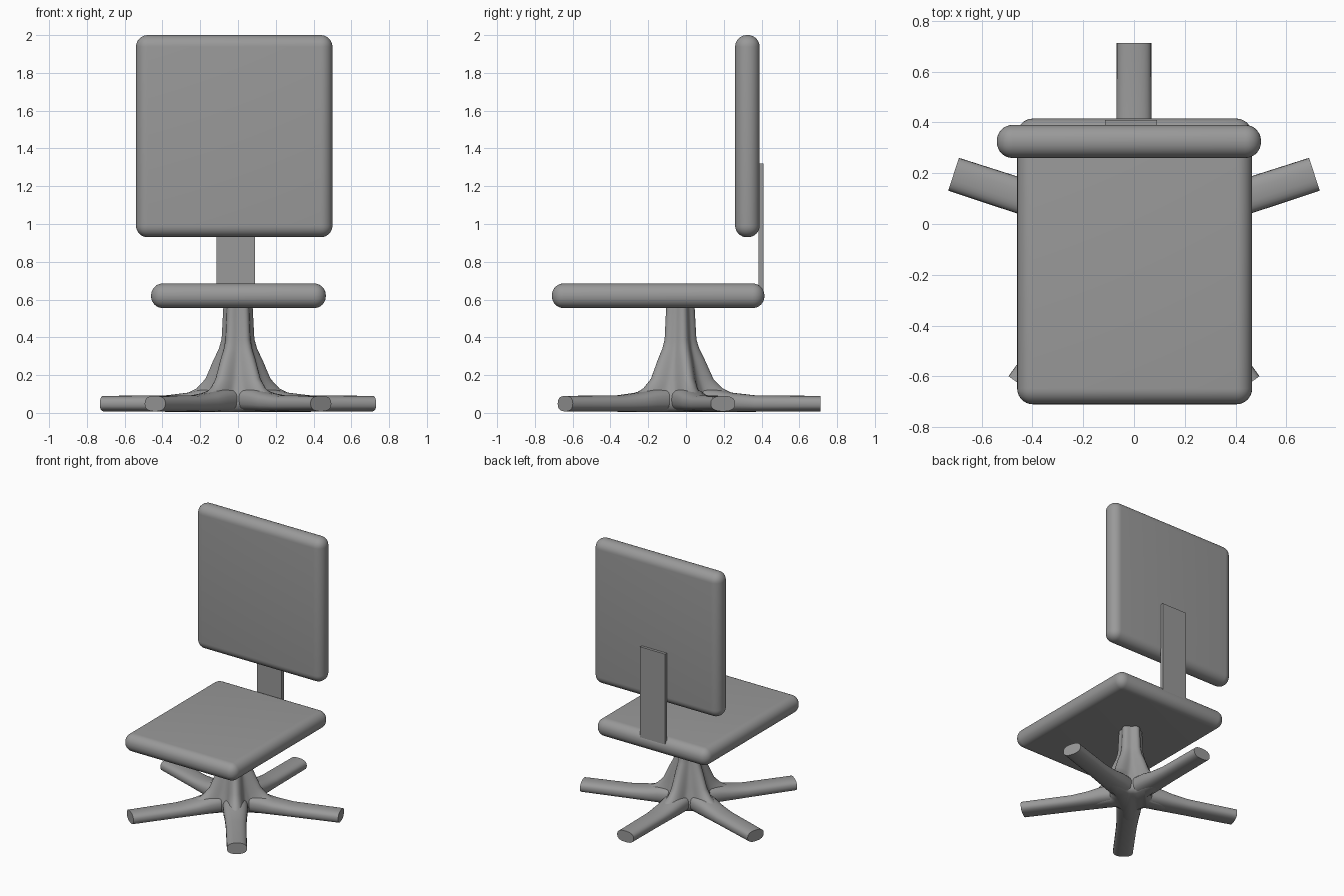
import bpy
import math
from mathutils import Vector

if "Cube" in bpy.data.objects:
    bpy.data.objects.remove(bpy.data.objects["Cube"], do_unlink=True)

grey = bpy.data.materials.new("plain_grey")
grey.use_nodes = True
colour = (0.32, 0.32, 0.32, 1)
grey.diffuse_color = colour
grey.node_tree.nodes["Principled BSDF"].inputs["Base Color"].default_value = colour

HUB_Y = -0.035
LEGS = 5


def finish(obj, angle):
    obj.data.materials.append(grey)
    bpy.ops.object.select_all(action="DESELECT")
    obj.select_set(True)
    bpy.context.view_layer.objects.active = obj
    bpy.ops.object.shade_smooth_by_angle(angle=math.radians(angle))


def box(name, low, high, radius=0.0, segments=8):
    low, high = Vector(low), Vector(high)
    bpy.ops.mesh.primitive_cube_add(size=1, location=(low + high) / 2)
    obj = bpy.context.object
    obj.name = name
    obj.scale = high - low
    bpy.ops.object.transform_apply(location=False, rotation=False, scale=True)
    if radius:
        bevel = obj.modifiers.new("rounding", "BEVEL")
        bevel.width = radius
        bevel.segments = segments
        bpy.ops.object.modifier_apply(modifier=bevel.name)
    finish(obj, 35)
    return obj


def loft(name, rings, angle):
    """Skin equal-sized closed rings and cap both ends."""
    n = len(rings[0])
    verts = [p for ring in rings for p in ring]
    faces = [(r * n + i, r * n + (i + 1) % n, (r + 1) * n + (i + 1) % n, (r + 1) * n + i)
             for r in range(len(rings) - 1) for i in range(n)]
    faces.append(tuple(reversed(range(n))))
    faces.append(tuple(range(len(verts) - n, len(verts))))
    mesh = bpy.data.meshes.new(name)
    mesh.from_pydata(verts, [], faces)
    obj = bpy.data.objects.new(name, mesh)
    bpy.context.collection.objects.link(obj)
    finish(obj, angle)
    return obj


# Cushions and the flat bracket joining them
box("seat", (-0.46, -0.71, 0.555), (0.465, 0.415, 0.685), 0.062)
box("backrest", (-0.54, 0.26, 0.93), (0.50, 0.39, 2.0), 0.062)
box("back_bracket", (-0.115, 0.385, 0.62), (0.09, 0.41, 1.32))

# Fluted column flaring into the star base: height, ridge radius, valley radius, sharpness
column_profile = [
    (0.005, 0.25, 0.11, 2.5), (0.02, 0.32, 0.14, 2.5), (0.05, 0.36, 0.15, 2.5),
    (0.08, 0.35, 0.15, 2.5), (0.10, 0.29, 0.145, 2.2), (0.13, 0.23, 0.135, 1.8),
    (0.18, 0.18, 0.12, 1.4), (0.28, 0.135, 0.095, 1.0), (0.34, 0.105, 0.08, 1.0),
    (0.39, 0.09, 0.072, 1.0), (0.57, 0.08, 0.064, 1.0),
]
STEPS = 100
column = []
for z, ridge, valley, sharp in column_profile:
    ring = []
    for i in range(STEPS):
        a = math.tau * i / STEPS
        lobe = (0.5 + 0.5 * math.cos(LEGS * (a - math.pi / 2))) ** sharp
        r = valley + (ridge - valley) * lobe
        ring.append((r * math.cos(a), HUB_Y + r * math.sin(a), z))
    column.append(ring)
loft("column", column, 60)


# Star legs: distance, half width, bottom and top heights
def signed_power(v, p):
    return math.copysign(abs(v) ** p, v)


leg_profile = [(0.05, 0.085, 0.005, 0.14), (0.20, 0.083, 0.005, 0.125),
               (0.28, 0.076, 0.005, 0.107), (0.40, 0.07, 0.006, 0.093),
               (0.747, 0.068, 0.008, 0.09)]
for k in range(LEGS):
    a = math.pi / 2 + math.tau * k / LEGS
    out = Vector((math.cos(a), math.sin(a), 0))
    side = Vector((-out.y, out.x, 0))
    rings = []
    for dist, half, low, high in leg_profile:
        ring = []
        for i in range(24):
            t = math.tau * i / 24
            p = out * dist + side * (half * signed_power(math.cos(t), 0.8))
            ring.append((p.x, p.y + HUB_Y,
                         (low + high) / 2 + (high - low) / 2 * signed_power(math.sin(t), 0.8)))
        rings.append(ring)
    loft(f"star_leg_{k + 1}", rings, 50)
